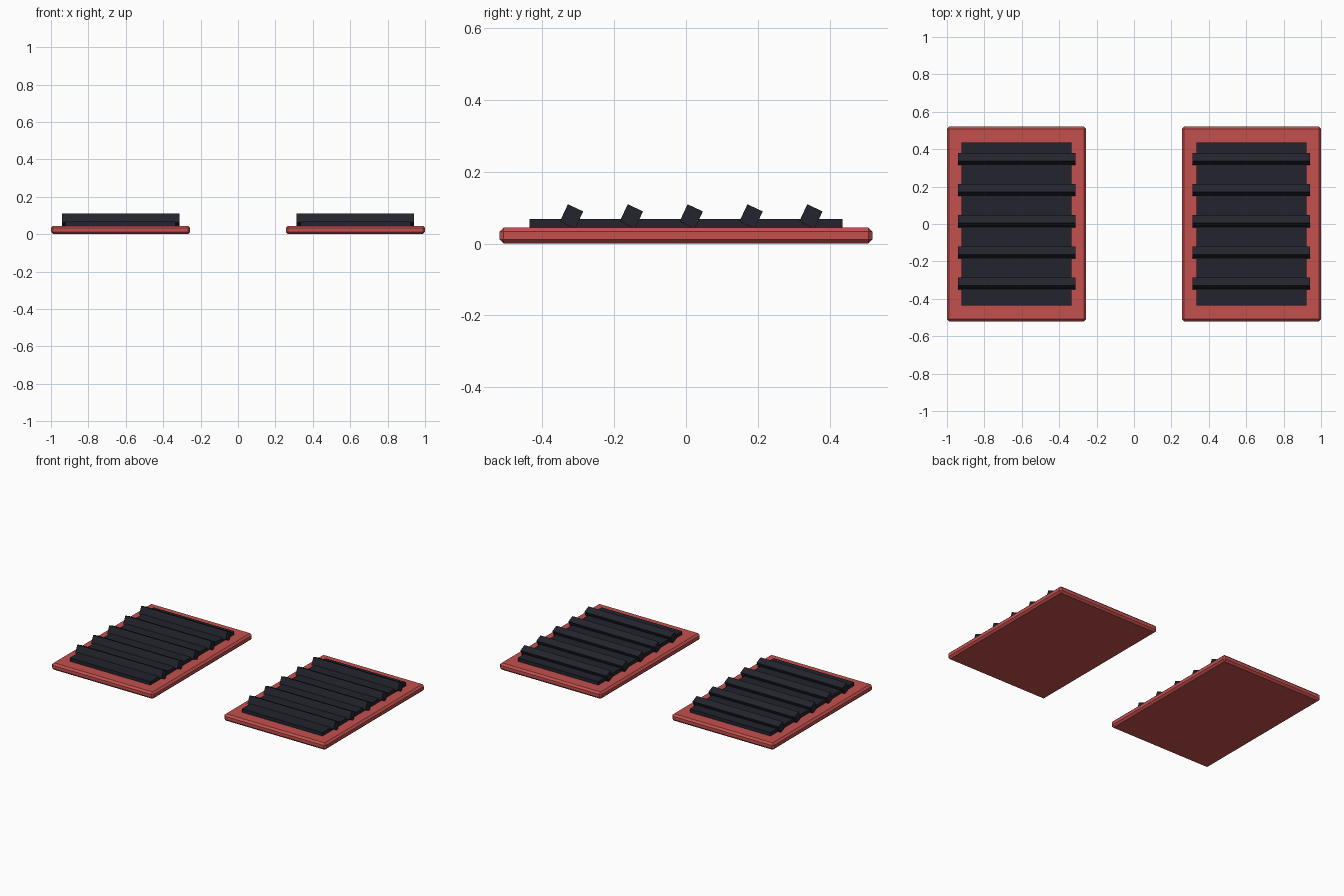
import bpy, math

if "Cube" in bpy.data.objects:
    bpy.data.objects.remove(bpy.data.objects["Cube"])

def material(name, rgb):
    m = bpy.data.materials.new(name)
    m.diffuse_color = (*rgb, 1)
    m.use_nodes = True
    m.node_tree.nodes["Principled BSDF"].inputs["Base Color"].default_value = m.diffuse_color
    return m

RED = material("frame red", (0.55, 0.08, 0.075))
DARK = material("vent charcoal", (0.016, 0.017, 0.026))

def box(name, loc, size, mat, tilt=0, bevel=0):
    bpy.ops.mesh.primitive_cube_add(size=1, location=loc, rotation=(tilt, 0, 0))
    o = bpy.context.object
    o.name = name
    o.scale = size
    bpy.ops.object.transform_apply(location=False, rotation=False, scale=True)
    o.data.materials.append(mat)
    if bevel:
        b = o.modifiers.new("chamfer", 'BEVEL')
        b.width = bevel
        b.segments = 1
    return o

for side, label in ((-1, "left"), (1, "right")):
    x = side * 0.628
    # chamfered base plate
    box(label + "_vent_frame", (x, 0, 0.0225), (0.744, 1.04, 0.045), RED, bevel=0.012)
    # dark backing slab
    box(label + "_vent_backing", (x, 0, 0.054), (0.588, 0.872, 0.028), DARK)
    # tilted louvre slats
    for i in range(5):
        y = (i - 2) * 0.1667 + 0.0145
        box(f"{label}_louvre_{i + 1}", (x, y, 0.0755), (0.628, 0.047, 0.053),
            DARK, tilt=math.radians(-25))
